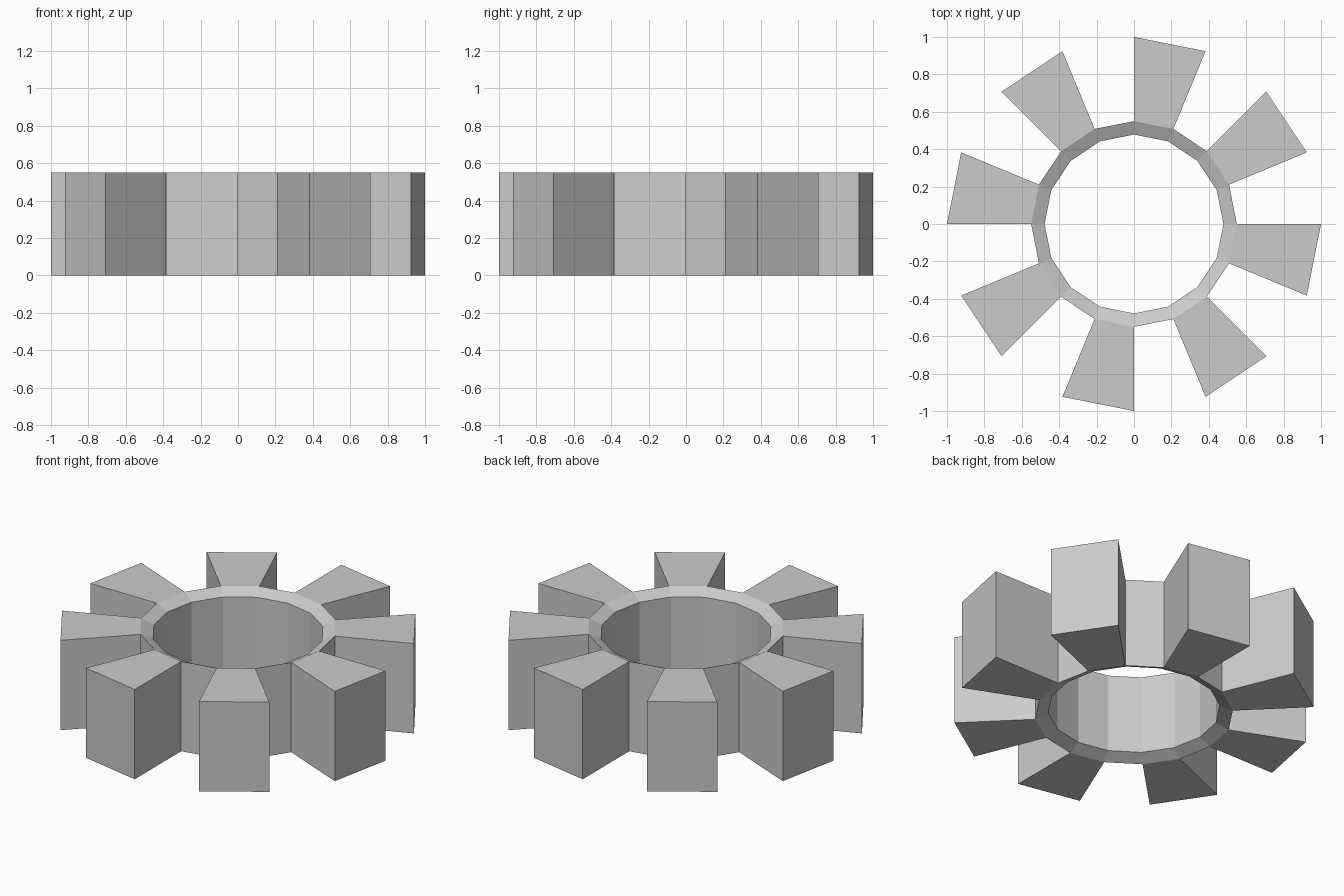
import bpy, bmesh
from math import cos, sin, radians

if "Cube" in bpy.data.objects:
    bpy.data.objects.remove(bpy.data.objects["Cube"])

SEGMENTS = 16
HEIGHT = 0.55
R_TIP, R_ROOT, R_BORE = 1.0, 0.55, 0.478
CHAMFER = 0.035

bm = bmesh.new()

# Rim: chamfered-bore profile swept around z
profile = [(R_ROOT, 0), (R_ROOT, HEIGHT),
           (R_BORE, HEIGHT - CHAMFER), (R_BORE, CHAMFER)]
rings = []
for k in range(SEGMENTS):
    a = radians(360 / SEGMENTS * k)
    rings.append([bm.verts.new((r * cos(a), r * sin(a), z)) for r, z in profile])

outer_faces = []
for k in range(SEGMENTS):
    a, b = rings[k], rings[(k + 1) % SEGMENTS]
    for i in range(4):
        j = (i + 1) % 4
        face = bm.faces.new((a[i], b[i], b[j], a[j]))
        if i == 0:
            outer_faces.append(face)

# Teeth: every second outer facet pulled out radially
teeth = bmesh.ops.extrude_discrete_faces(bm, faces=[])["faces"]
for face in outer_faces[1::2]:
    out = bmesh.ops.extrude_face_region(bm, geom=[face])["geom"]
    for v in (g for g in out if isinstance(g, bmesh.types.BMVert)):
        v.co.x *= R_TIP / R_ROOT
        v.co.y *= R_TIP / R_ROOT
    if face.is_valid:
        bm.faces.remove(face)

bmesh.ops.recalc_face_normals(bm, faces=bm.faces[:])

mesh = bpy.data.meshes.new("gear")
bm.to_mesh(mesh)
bm.free()
gear = bpy.data.objects.new("gear", mesh)
bpy.context.collection.objects.link(gear)
